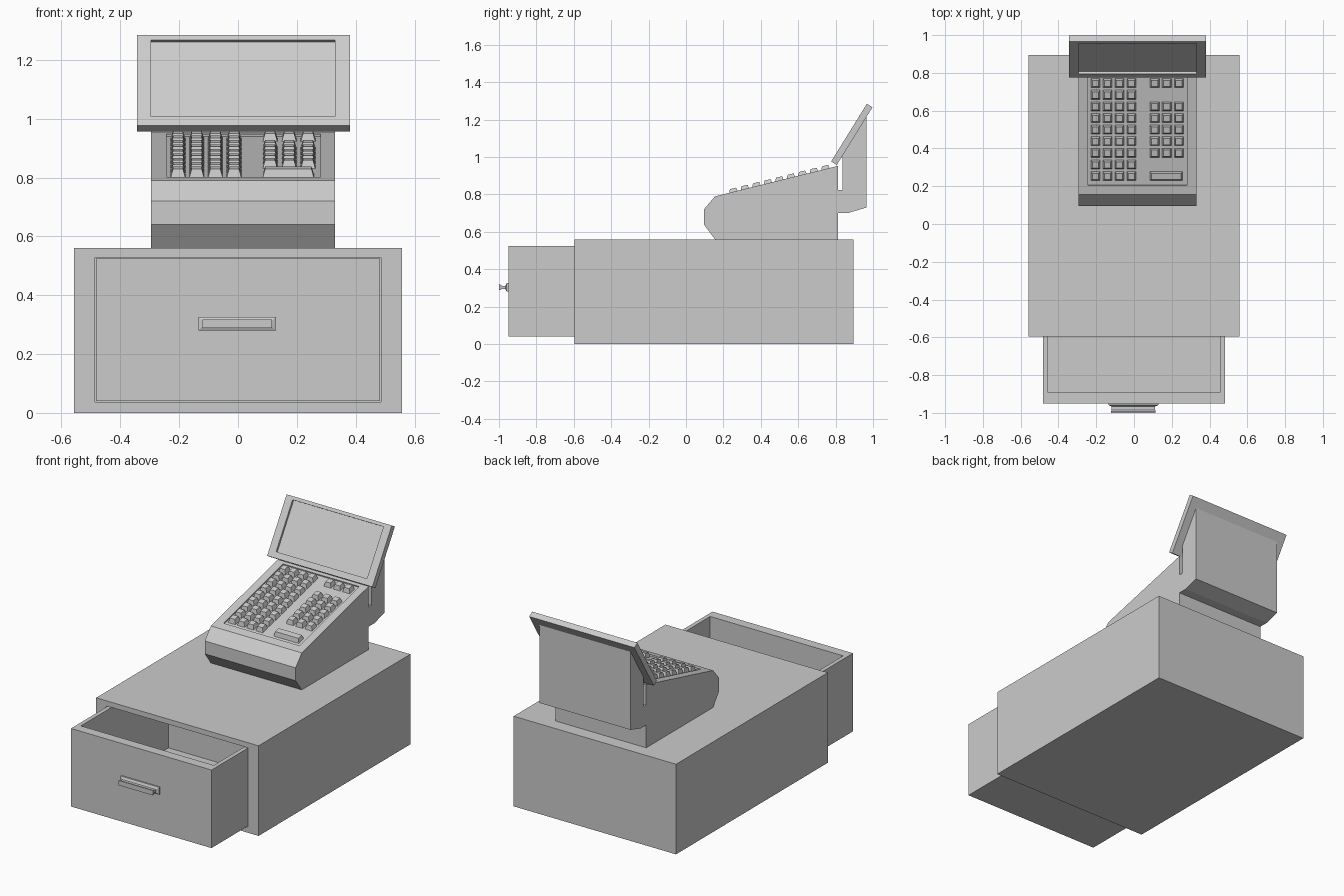
import bpy, bmesh
from mathutils import Vector, Matrix
from math import atan

if "Cube" in bpy.data.objects:
    bpy.data.objects.remove(bpy.data.objects["Cube"])


def finish(name, bm):
    bmesh.ops.recalc_face_normals(bm, faces=bm.faces[:])
    mesh = bpy.data.meshes.new(name)
    bm.to_mesh(mesh)
    bm.free()
    ob = bpy.data.objects.new(name, mesh)
    bpy.context.collection.objects.link(ob)
    return ob


def profile(pts, x0, x1):
    """Side outline of (y, z) points extruded across x."""
    bm = bmesh.new()
    rings = [[bm.verts.new((x, y, z)) for y, z in pts] for x in (x0, x1)]
    n = len(pts)
    for i in range(n):
        j = (i + 1) % n
        bm.faces.new((rings[0][i], rings[0][j], rings[1][j], rings[1][i]))
    for r in rings:
        bm.faces.new(r)
    bmesh.ops.recalc_face_normals(bm, faces=bm.faces[:])
    bm.normal_update()
    return bm


def rect(y0, z0, y1, z1):
    return [(y0, z0), (y1, z0), (y1, z1), (y0, z1)]


def recess(bm, direction, corners, depth):
    """Sink a rectangle into the largest face looking along direction."""
    d = Vector(direction).normalized()
    face = max((f for f in bm.faces if f.normal.dot(d) > 0.98), key=lambda f: f.calc_area())
    normal = face.normal.copy()
    bmesh.ops.inset_individual(bm, faces=[face], thickness=0.01)
    for v in face.verts:
        v.co = min((Vector(c) for c in corners), key=lambda c: (c - v.co).length)
    bmesh.ops.inset_individual(bm, faces=[face], thickness=0.0)
    bmesh.ops.translate(bm, verts=face.verts[:], vec=-normal * depth)


# Cabinet with drawer cavity
bm = profile(rect(-0.595, 0, 0.895, 0.56), -0.558, 0.558)
recess(bm, (0, -1, 0), [(x, -0.595, z) for x in (-0.486, 0.486) for z in (0.037, 0.528)], 0.94)
finish("cabinet", bm)

# Open drawer
bm = profile(rect(-0.95, 0.04, 0.0, 0.525), -0.483, 0.483)
recess(bm, (0, 0, 1), [(x, y, 0.525) for x in (-0.457, 0.457) for y in (-0.89, -0.03)], 0.465)
finish("drawer", bm)

# Drawer handle: stacked rectangular rings (y, half width, half height)
bm = bmesh.new()
rings = []
for y, w, h in [(-0.95, 0.132, 0.023), (-0.959, 0.132, 0.023), (-0.966, 0.115, 0.008),
                (-0.984, 0.115, 0.008), (-0.992, 0.118, 0.015), (-1.0, 0.118, 0.015)]:
    rings.append([bm.verts.new((sx * w - 0.003, y, 0.303 + sz * h))
                  for sx, sz in ((-1, -1), (1, -1), (1, 1), (-1, 1))])
for a, b in zip(rings, rings[1:]):
    for i in range(4):
        j = (i + 1) % 4
        bm.faces.new((a[i], a[j], b[j], b[i]))
bm.faces.new(rings[0])
bm.faces.new(rings[-1])
finish("drawer_handle", bm)

# Register body with sloped key panel, slot and rear screen housing
SLOPE = 0.162 / 0.655


def panel_z(y):
    return 0.79 + (y - 0.155) * SLOPE


bm = profile([(0.155, 0.56), (0.095, 0.64), (0.095, 0.72), (0.155, 0.79), (0.812, panel_z(0.812)),
              (0.812, 0.825), (0.838, 0.825), (0.838, 1.02), (0.965, 1.218), (0.965, 0.73),
              (0.87, 0.702), (0.812, 0.702), (0.812, 0.56)], -0.295, 0.33)
recess(bm, (0, -SLOPE, 1), [(x, y, panel_z(y)) for x in (-0.243, 0.28) for y in (0.205, 0.79)], 0.008)
finish("register_body", bm)

# Tilted screen with sunken display
low, high = Vector((0, 0.776, 0.976)), Vector((0, 0.967, 1.285))
bm = profile([(0.776, 0.976), (0.967, 1.285), (0.997, 1.266), (0.806, 0.957)], -0.343, 0.38)
recess(bm, (0, -0.85, 0.525),
       [Vector((x, 0, 0)) + low.lerp(high, t) for x in (-0.295, 0.33) for t in (0.1, 0.945)], 0.014)
finish("screen", bm)


# Tapered keys standing on the sloped panel
def add_key(bm, x, y, w, l):
    h, taper = 0.027, 0.008
    place = Matrix.Translation((x, y, panel_z(y) - 0.009)) @ Matrix.Rotation(atan(SLOPE), 4, 'X')
    verts = bmesh.ops.create_cube(bm, size=1)["verts"]
    for v in verts:
        top = v.co.z > 0
        t = taper if top else 0
        v.co = place @ Vector((v.co.x * (w - 2 * t), v.co.y * (l - 2 * t) + (0.004 if top else 0),
                               h if top else 0))


def row_y(r):
    return 0.746 - r * 0.0615


bm = bmesh.new()
for c in range(4):
    for r in range(9):
        add_key(bm, -0.204 + c * 0.0635, row_y(r), 0.05, 0.05)
finish("left_keys", bm)

bm = bmesh.new()
for c in range(3):
    for r in (0, 2, 3, 4, 5, 6):
        add_key(bm, 0.109 + c * 0.0645, row_y(r), 0.05, 0.05)
finish("right_keys", bm)

bm = bmesh.new()
add_key(bm, 0.171, row_y(8), 0.174, 0.05)
finish("enter_bar", bm)
